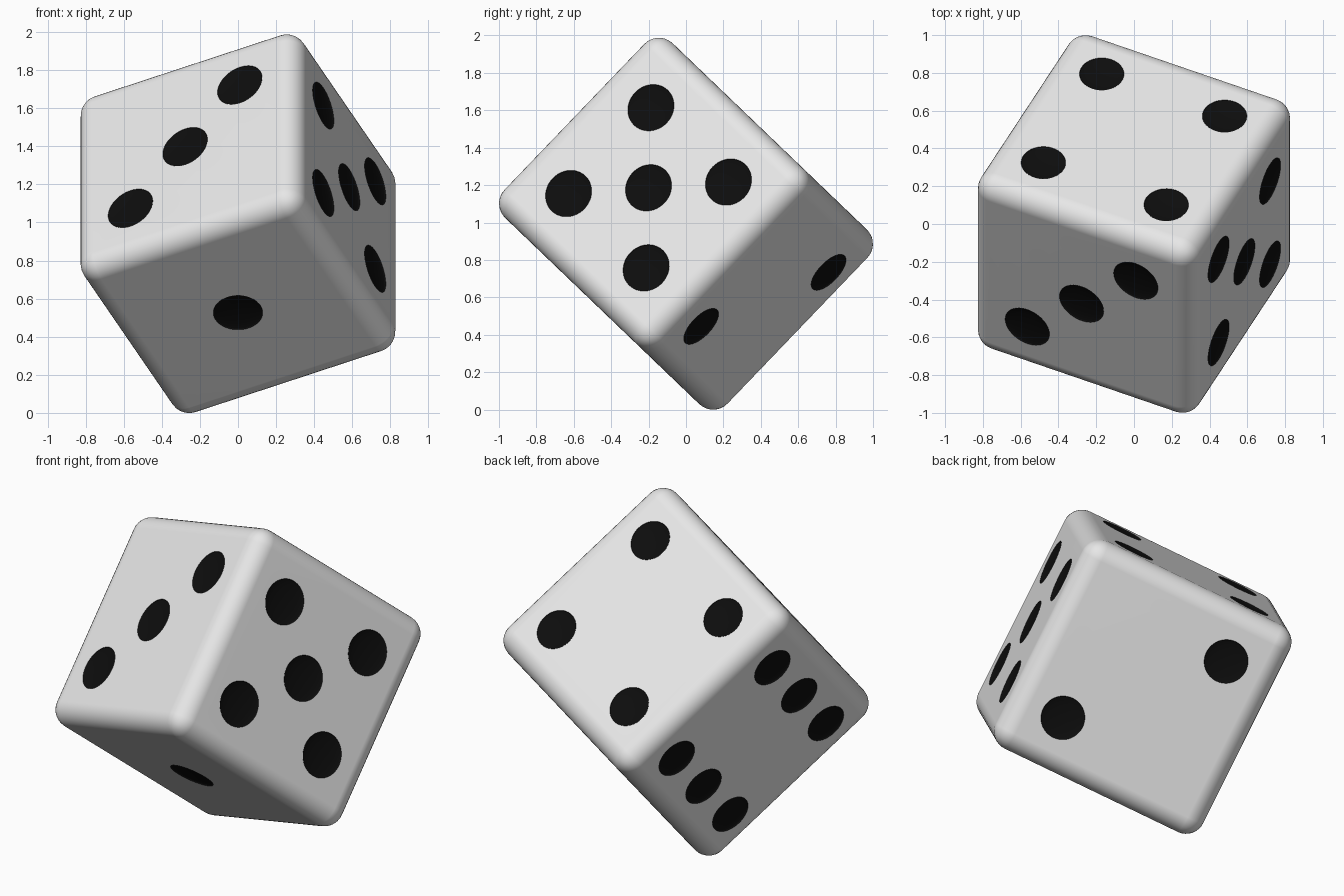
import bpy, bmesh, math
from mathutils import Matrix, Vector

if "Cube" in bpy.data.objects:
    bpy.data.objects.remove(bpy.data.objects["Cube"])

SIDE, ROUND = 1.294, 0.108
H = SIDE / 2

def material(name, rgb):
    m = bpy.data.materials.new(name)
    m.diffuse_color = (*rgb, 1)
    m.use_nodes = True
    m.node_tree.nodes["Principled BSDF"].inputs["Base Color"].default_value = m.diffuse_color
    return m

white = material("white", (0.8, 0.8, 0.8))
black = material("black", (0.004, 0.004, 0.004))

def make_object(name, bm, *mats):
    me = bpy.data.meshes.new(name)
    bm.to_mesh(me)
    bm.free()
    for m in mats:
        me.materials.append(m)
    ob = bpy.data.objects.new(name, me)
    bpy.context.collection.objects.link(ob)
    return ob

# Rounded cube body
bm = bmesh.new()
bmesh.ops.create_cube(bm, size=SIDE)
bmesh.ops.bevel(bm, geom=bm.edges[:], offset=ROUND, segments=8,
                profile=0.5, affect='EDGES')
die = make_object("die_body", bm, white, black)

# Pip layouts: face axis, side, pip radius, pip positions on the other two axes
def grid(us, vs):
    return [(u, v) for u in us for v in vs]

a, b, c = 0.318, 0.36, 0.34
faces = [
    (1, 1, 0.13, [(0, 0)]),
    (2, 1, 0.123, [(c, c), (-c, -c)]),
    (2, -1, 0.13, [(a, -a), (0, 0), (-a, a)]),
    (1, -1, 0.118, grid((-b, b), (-b, b))),
    (0, 1, 0.13, grid((-a, a), (-a, a)) + [(0, 0)]),
    (0, -1, 0.12, grid((-0.375, 0, 0.375), (-0.367, 0.367))),
]

# Shallow dished pips, cut with flattened spheres
bm = bmesh.new()
for axis, sign, rad, spots in faces:
    others = [i for i in range(3) if i != axis]
    normal = Vector((0, 0, 0))
    normal[axis] = sign
    turn = normal.to_track_quat('Z', 'Y').to_matrix().to_4x4()
    for u, v in spots:
        pos = normal * H
        pos[others[0]], pos[others[1]] = u, v
        bmesh.ops.create_uvsphere(
            bm, u_segments=48, v_segments=12, radius=1,
            matrix=Matrix.Translation(pos) @ turn @ Matrix.Diagonal((rad, rad, 0.018, 1)))
for f in bm.faces:
    f.material_index = 1
cutter = make_object("pip_cutter", bm, white, black)
cutter.hide_render = True

bpy.context.view_layer.objects.active = die
die.select_set(True)
cut = die.modifiers.new("pips", 'BOOLEAN')
cut.operation, cut.solver, cut.object = 'DIFFERENCE', 'EXACT', cutter
bpy.ops.object.modifier_apply(modifier=cut.name)
bpy.data.objects.remove(cutter)

# Smooth shading with crisp pip rims and flat sides
bpy.ops.object.shade_smooth_by_angle(angle=math.radians(14))
wn = die.modifiers.new("flat_sides", 'WEIGHTED_NORMAL')
wn.keep_sharp = True

# Tip the die onto one corner
t, p = math.radians(25.4), math.radians(46.2)
A = Vector((math.cos(t), -math.sin(t) * math.sin(p), math.sin(t) * math.cos(p)))
B = Vector((0, -math.cos(p), -math.sin(p)))
C = A.cross(B)
die.data.transform(Matrix((A, B, C)).transposed().to_4x4())
low = min(v.co.z for v in die.data.vertices)
die.data.transform(Matrix.Translation((0, 0, -low)))
